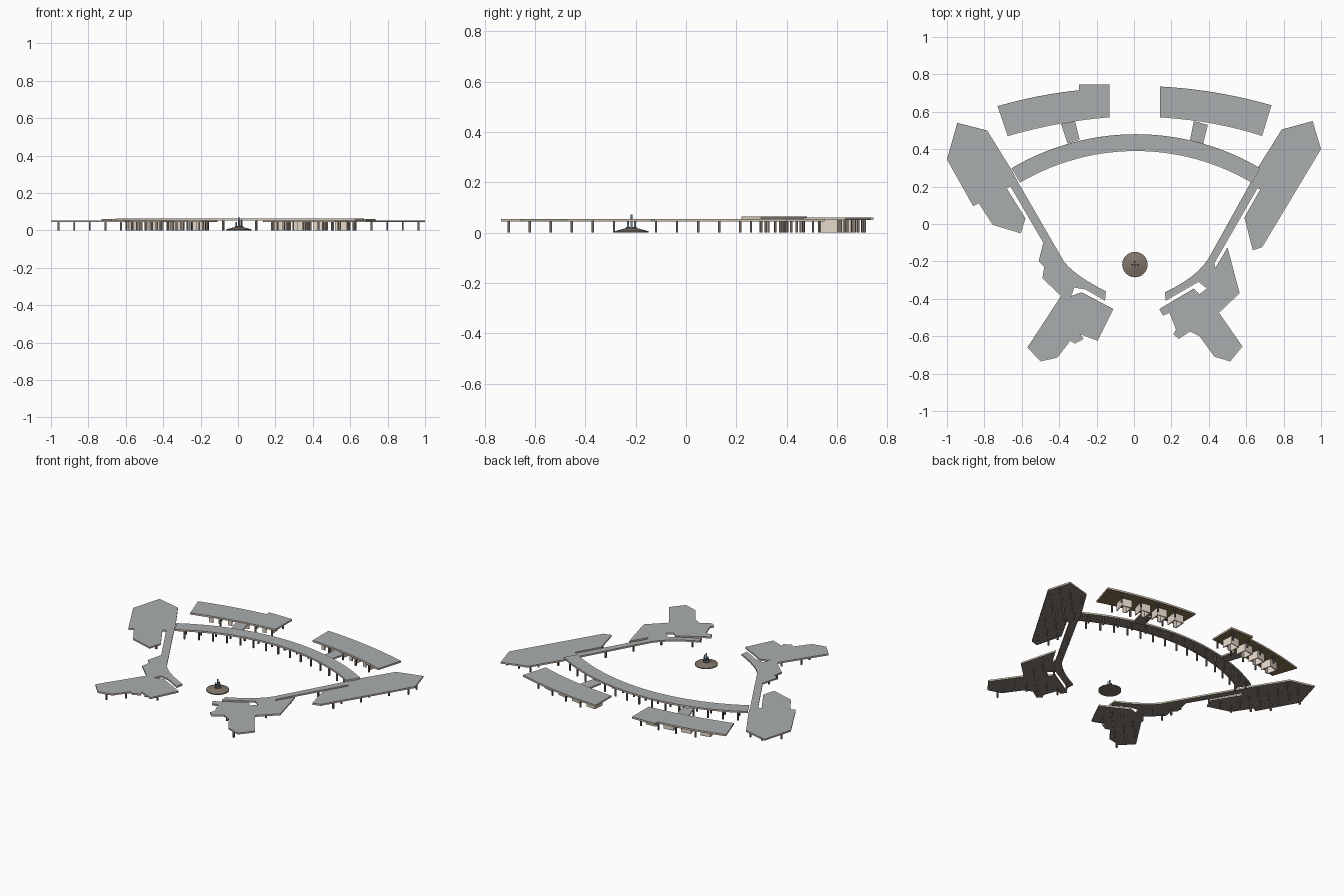
import bpy, bmesh, math
from mathutils import Vector, Matrix

if "Cube" in bpy.data.objects:
    bpy.data.objects.remove(bpy.data.objects["Cube"])


def mat(name, c):
    m = bpy.data.materials.new(name)
    m.diffuse_color = (*c, 1)
    m.use_nodes = True
    m.node_tree.nodes["Principled BSDF"].inputs["Base Color"].default_value = m.diffuse_color
    return m


ROOF = mat("roof_grey", (0.40, 0.42, 0.43))
TRIM = mat("trim_tan", (0.66, 0.58, 0.48))
SOFFIT = mat("soffit_brown", (0.24, 0.21, 0.18))
OLIVE = mat("hall_soffit_olive", (0.24, 0.18, 0.08))
POST = mat("post_brown", (0.17, 0.14, 0.12))
CREAM = mat("kiosk_cream", (0.78, 0.68, 0.58))
STONE = mat("fountain_stone", (0.22, 0.18, 0.15))
WATER = mat("fountain_blue", (0.20, 0.29, 0.36))


def finish(bm, name, mats):
    me = bpy.data.meshes.new(name)
    bm.to_mesh(me)
    bm.free()
    for m in mats:
        me.materials.append(m)
    ob = bpy.data.objects.new(name, me)
    bpy.context.collection.objects.link(ob)
    return ob


def slab(name, pts, z0, z1, soffit=SOFFIT):
    """Flat canopy: tan fascia, sunken grey roof, dark underside."""
    area = sum(a[0] * b[1] - b[0] * a[1] for a, b in zip(pts, pts[1:] + pts[:1]))
    if area < 0:
        pts = pts[::-1]
    bm = bmesh.new()
    lo = [bm.verts.new((x, y, z0)) for x, y in pts]
    hi = [bm.verts.new((x, y, z1)) for x, y in pts]
    n = len(pts)
    bm.faces.new(lo[::-1]).material_index = 2
    top = bm.faces.new(hi)
    for i in range(n):
        j = (i + 1) % n
        bm.faces.new((lo[i], lo[j], hi[j], hi[i]))
    bm.normal_update()
    bmesh.ops.inset_region(bm, faces=[top], thickness=0.004, depth=0, use_even_offset=True)
    for v in top.verts:
        v.co.z -= 0.0015
    top.material_index = 1
    return finish(bm, name, [TRIM, ROOF, soffit])


def box(bm, x, y, z0, z1, sx, sy, ang=0):
    m = (Matrix.Translation((x, y, (z0 + z1) / 2)) @ Matrix.Rotation(ang, 4, 'Z')
         @ Matrix.Diagonal((sx, sy, z1 - z0, 1)))
    bmesh.ops.create_cube(bm, size=1, matrix=m)


def posts(name, spots, h):
    bm = bmesh.new()
    for x, y in spots:
        box(bm, x, y, 0, h, 0.009, 0.009)
    finish(bm, name, [POST])


def inside(x, y, pts):
    r = False
    for (ax, ay), (bx, by) in zip(pts, pts[1:] + pts[:1]):
        if (ay > y) != (by > y) and x < (bx - ax) * (y - ay) / (by - ay) + ax:
            r = not r
    return r


def grid(pts, step=0.0837, m=0.010):
    out = []
    for i in range(25):
        for j in range(20):
            x, y = -0.96 + i * step, -0.705 + j * step
            if all(inside(x + a, y + b, pts) for a in (-m, m) for b in (-m, m)):
                out.append((x, y))
    return out


def curve(a, m, b, n=8):
    """Smooth run of points from a through m to b."""
    a, m, b = Vector(a), Vector(m), Vector(b)
    c = 2 * m - (a + b) / 2
    return [tuple(a * (1 - t) ** 2 + c * 2 * t * (1 - t) + b * t * t)
            for t in (i / n for i in range(n + 1))]


# Side wings with their walkway and front building, one outline each
left = [(-.945, .54), (-.785, .5), (-.655, .29), (-.615, .215), (-.375, -.2)]
left += curve((-.375, -.2), (-.29, -.278), (-.15, -.36), 6)[1:]
left += [(-.155, -.41), (-.26, -.35), (-.32, -.34), (-.335, -.385), (-.28, -.365),
         (-.11, -.455), (-.195, -.625), (-.285, -.59), (-.27, -.615), (-.315, -.64),
         (-.34, -.625), (-.41, -.715), (-.5, -.735), (-.57, -.66), (-.39, -.385),
         (-.49, -.29), (-.48, -.23), (-.51, -.2), (-.485, -.1), (-.66, .2),
         (-.68, .19), (-.58, .03), (-.605, -.05), (-.755, -.005), (-.83, .11),
         (-.86, .095), (-1, .345)]
right = [(.955, .55), (1, .4), (.685, -.125), (.635, -.14), (.59, .035), (.675, .185),
         (.66, .19), (.43, -.21), (.435, -.235), (.5, -.125), (.565, -.37), (.455, -.475),
         (.58, -.655), (.515, -.735), (.43, -.71), (.35, -.6), (.3, -.575), (.24, -.615),
         (.21, -.59), (.225, -.565), (.19, -.475), (.155, -.49), (.135, -.455),
         (.32, -.345), (.35, -.375), (.39, -.345), (.345, -.31), (.17, -.41)]
right += curve((.165, -.365), (.305, -.283), (.395, -.19), 6)
right += [(.62, .215), (.655, .29), (.79, .505)]
for side, pts in (("left", left), ("right", right)):
    slab(side + "_wing_canopy", pts, 0.044, 0.054)
    posts(side + "_wing_posts", grid(pts), 0.0445)


# Curved rear walkway
def on_arc(r, deg):
    a = math.radians(deg)
    return (0.01 + r * math.sin(a), -0.826 + r * math.cos(a))


N = 28
angs = [-30.6 + 61.2 * i / N for i in range(N + 1)]
slab("arc_walkway_canopy", [on_arc(1.306, a) for a in angs]
     + [on_arc(1.216, a) for a in angs[::-1]], 0.0545, 0.065)
posts("arc_walkway_posts", [on_arc(r, -28 + 4 * i) for i in range(15)
                            for r in (1.228, 1.294)], 0.055)

# Rear halls
lo = curve((-.73, .63), (-.51, .683), (-.295, .715)) + [(-.295, .745), (-.13, .745)]
lo += curve((-.13, .57), (-.4, .535), (-.675, .47))
ro = curve((.14, .735), (.44, .702), (.735, .635)) + curve((.685, .47), (.43, .535), (.14, .57))
slab("left_hall_canopy", lo, 0.050, 0.061, OLIVE)
slab("right_hall_canopy", ro, 0.050, 0.061, OLIVE)

# Links between halls and arc walkway
slab("left_link_canopy", [(-.39, .535), (-.315, .55), (-.29, .45), (-.355, .43)], 0.044, 0.0535)
slab("right_link_canopy", [(.32, .55), (.395, .53), (.37, .43), (.30, .45)], 0.044, 0.0535)

# Hall kiosks (open-fronted cream rooms) and posts
for side, s in (("left", -1), ("right", 1)):
    bm = bmesh.new()
    spots = []
    for x, y, d in ((.215, .638, 5), (.33, .625, 8), (.44, .605, 11), (.56, .577, 14)):
        a = -s * math.radians(d)
        u = Vector((math.cos(a), math.sin(a)))
        v = Vector((-u.y, u.x))
        c = Vector((s * x, y))
        for k in (-1, 1):
            p = c + u * 0.03 * k
            box(bm, p.x, p.y, 0, 0.0505, 0.006, 0.07, a)
            q = c + v * 0.033 * k
            w = 0.06 if k > 0 else 0.022
            q = q if k > 0 else q - u * 0.018
            box(bm, q.x, q.y, 0, 0.0505, w, 0.006, a)
        for off in (-0.062, 0.068):
            spots.append(tuple(c + v * off + u * 0.05))
    finish(bm, side + "_hall_kiosks", [CREAM])
    posts(side + "_hall_posts", spots, 0.0505)

# Fountain: low stone cone, rim ring and upright columns
FX, FY = 0.005, -0.217
bm = bmesh.new()
for r1, r2, z0, z1 in ((.068, .068, 0, .006), (.066, .02, .006, .019), (.021, .021, .019, .023)):
    bmesh.ops.create_cone(bm, cap_ends=True, segments=32, radius1=r1, radius2=r2, depth=z1 - z0,
                          matrix=Matrix.Translation((FX, FY, (z0 + z1) / 2)))
finish(bm, "fountain_base", [STONE])
bm = bmesh.new()
for dx, dy, h in ((0, 0, .072), (-.014, 0, .045), (.014, 0, .058), (0, -.014, .045), (0, .014, .045)):
    bmesh.ops.create_cone(bm, cap_ends=True, segments=12, radius1=.0045, radius2=.0035,
                          depth=h - .02, matrix=Matrix.Translation((FX + dx, FY + dy, (h + .02) / 2)))
finish(bm, "fountain_columns", [WATER])
